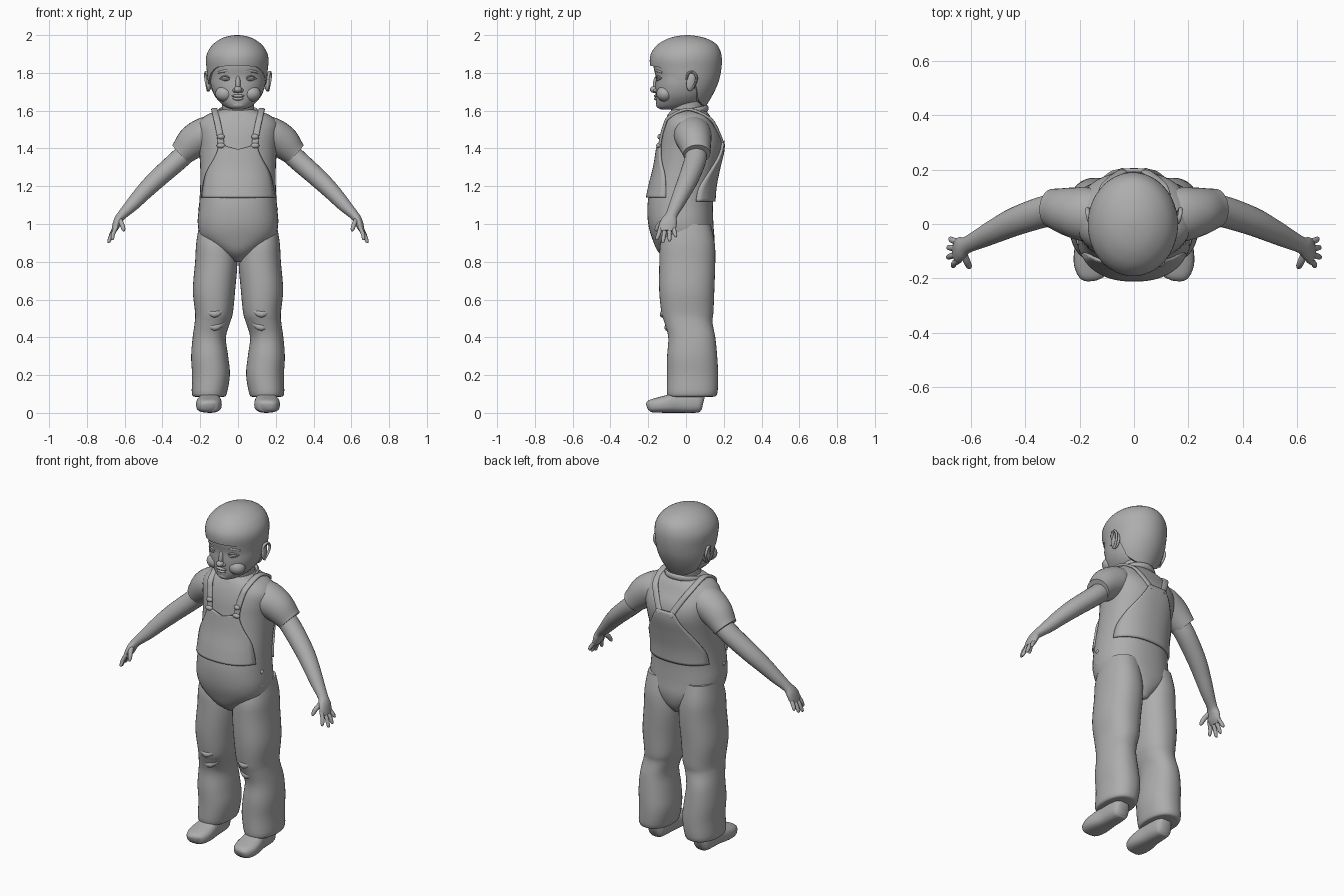
import bpy, bmesh, math
from mathutils import Vector

mat = bpy.data.materials.new("plain_grey")
mat.diffuse_color = (0.42, 0.42, 0.42, 1)
SIDES = (("right", 1), ("left", -1))


def finish(bm, name, angle=50):
    bmesh.ops.recalc_face_normals(bm, faces=bm.faces)
    me = bpy.data.meshes.new(name)
    bm.to_mesh(me)
    bm.free()
    me.materials.append(mat)
    ob = bpy.data.objects.new(name, me)
    bpy.context.collection.objects.link(ob)
    bpy.ops.object.select_all(action='DESELECT')
    ob.select_set(True)
    bpy.context.view_layer.objects.active = ob
    bpy.ops.object.shade_smooth_by_angle(angle=math.radians(angle))
    return ob


def dense(rows, k=4):
    """Smooth curve through rows of numbers."""
    out = []
    for i in range(len(rows) - 1):
        p0, p1, p2, p3 = (rows[max(0, min(len(rows) - 1, i + d))] for d in (-1, 0, 1, 2))
        for j in range(k):
            t = j / k
            out.append([b + .5 * t * (c - a + t * (2*a - 5*b + 4*c - d + t * (3*(b - c) + d - a)))
                        for a, b, c, d in zip(p0, p1, p2, p3)])
    return out + [list(rows[-1])]


def power(v, n):
    return math.copysign(abs(v) ** (2 / n), v)


def skin(name, rings, angle=50):
    """Closed surface through equal rings of points."""
    bm = bmesh.new()
    vs = [[bm.verts.new(p) for p in r] for r in rings]
    m = len(rings[0])
    for a, b in zip(vs, vs[1:]):
        for i in range(m):
            bm.faces.new((a[i], a[(i + 1) % m], b[(i + 1) % m], b[i]))
    bm.faces.new(vs[0])
    bm.faces.new(vs[-1])
    return finish(bm, name, angle)


def ring(z, x, hw, yf, yb, n=2.0, m=40):
    angs = [2 * math.pi * i / m for i in range(m)]
    return [(x + hw * power(math.cos(a), n),
             (yf + yb) / 2 + (yb - yf) / 2 * power(math.sin(a), n), z) for a in angs]


def loft(name, rows, n=2.0):
    """Rows: z, centre x, half width, front y, back y."""
    return skin(name, [ring(*r, n=n) for r in dense(rows)])


def tube(name, rows, ref, n=2.0, m=16, k=4):
    """Rows: x, y, z, radius along ref, other radius."""
    rows = dense(rows, k)
    pts = [Vector(r[:3]) for r in rows]
    rings = []
    for i, r in enumerate(rows):
        t = (pts[min(i + 1, len(pts) - 1)] - pts[max(i - 1, 0)]).normalized()
        u = Vector(ref)
        u = (u - t * u.dot(t)).normalized()
        v = t.cross(u)
        rings.append([pts[i] + u * r[3] * power(math.cos(a), n) + v * r[4] * power(math.sin(a), n)
                      for a in (2 * math.pi * j / m for j in range(m))])
    return skin(name, rings)


def blob(name, loc, size, rot=(0, 0, 0)):
    bm = bmesh.new()
    bmesh.ops.create_uvsphere(bm, u_segments=20, v_segments=12, radius=1)
    ob = finish(bm, name)
    ob.location, ob.scale, ob.rotation_euler = loc, size, rot
    return ob


def flip(rows, s):
    return [(r[0] * s, *r[1:]) for r in rows]


# Torso with round belly and sloping shoulders
torso = [(.80, 0, .03, -.08, .10), (.85, 0, .10, -.145, .135), (.92, 0, .19, -.178, .15),
         (1.0, 0, .213, -.2, .145), (1.1, 0, .206, -.204, .143), (1.2, 0, .2, -.187, .15),
         (1.3, 0, .2, -.162, .17), (1.4, 0, .207, -.146, .192), (1.47, 0, .215, -.135, .183),
         (1.53, 0, .212, -.118, .15), (1.575, 0, .17, -.098, .125), (1.6, 0, .105, -.08, .105),
         (1.61, 0, .07, -.06, .09)]
NT = 2.3
loft("torso", torso, NT)
torso_fine = dense(torso, 8)


def surf(x, z, side, off=.006):
    """Point on the torso, side -1 front and 1 back."""
    i = max(j for j in range(len(torso_fine) - 1) if torso_fine[j][0] <= z)
    a, b = torso_fine[i:i + 2]
    f = (z - a[0]) / (b[0] - a[0])
    hw, yf, yb = (a[j] + f * (b[j] - a[j]) for j in (2, 3, 4))
    k = max(0, 1 - min(1, abs(x) / hw) ** NT) ** (1 / NT)
    return (x, (yf + yb) / 2 + side * ((yb - yf) / 2 * k + off), z)


# Front and back bibs lying on the torso
def bib(name, rows, side):
    bm = bmesh.new()
    rows, m = dense(rows, 4), 20
    g = [[bm.verts.new(surf(w * (2 * i / m - 1), z - d * (1 - abs(2 * i / m - 1)), side))
          for i in range(m + 1)] for z, w, d in rows]
    for a, b in zip(g, g[1:]):
        for i in range(m):
            bm.faces.new((a[i], a[i + 1], b[i + 1], b[i]))
    ob = finish(bm, name)
    md = ob.modifiers.new("thickness", 'SOLIDIFY')
    md.thickness, md.offset = .014, 0


bib("front_bib", [(1.14, .19, 0), (1.2, .182, 0), (1.27, .165, 0), (1.34, .128, 0),
                  (1.38, .11, .005), (1.42, .1, .025)], -1)
bib("back_bib", [(1.12, .19, 0), (1.2, .18, 0), (1.28, .15, 0), (1.36, .10, 0),
                 (1.44, .055, 0)], 1)

# Neck and shirt collar
loft("neck", [(1.56, 0, .09, -.075, .1), (1.6, 0, .084, -.08, .095), (1.68, 0, .088, -.085, .1)])
tube("collar", [(.1 * math.cos(a), .01 + .1 * math.sin(a), 1.59 + .022 * math.sin(a), .017, .01)
                for a in (math.pi * i / 8 for i in range(17))], (0, 0, 1), m=10)

# Head under the hair
head = [(1.607, 0, .03, -.135, -.05), (1.617, 0, .062, -.15, .02), (1.64, 0, .092, -.158, .08),
        (1.68, 0, .124, -.16, .11), (1.73, 0, .143, -.162, .13), (1.78, 0, .15, -.161, .15),
        (1.84, 0, .153, -.172, .165), (1.9, 0, .14, -.16, .165), (1.95, 0, .09, -.1, .12)]
loft("head", head, 2.15)

# Bowl cut hair: each column runs from the crown to its own lower edge
hair = dense([(1.6, 0, .075, -.1, .09), (1.65, 0, .118, -.13, .122), (1.7, 0, .143, -.15, .15),
              (1.76, 0, .156, -.17, .175), (1.82, 0, .162, -.186, .187), (1.87, 0, .166, -.192, .19),
              (1.91, 0, .157, -.182, .184), (1.95, 0, .13, -.15, .163), (1.98, 0, .088, -.1, .115),
              (1.995, 0, .045, -.045, .06), (2.0, 0, .01, 0, .02)], 6)


def hair_point(a, z, inset=0):
    i = max(j for j in range(len(hair) - 1) if hair[j][0] <= z)
    p, q = hair[i:i + 2]
    f = (z - p[0]) / (q[0] - p[0])
    hw, yf, yb = (p[j] + f * (q[j] - p[j]) for j in (2, 3, 4))
    return (-.004 + (hw - inset) * math.cos(a),
            (yf + yb) / 2 + ((yb - yf) / 2 - inset) * math.sin(a), z)


def hair_edge(a):
    pts = [(-1, 1.838), (-.75, 1.83), (-.5, 1.80), (-.25, 1.75), (0, 1.74), (.3, 1.74),
           (.5, 1.66), (.8, 1.63), (1, 1.625)]
    s = math.sin(a)
    for (u, zu), (v, zv) in zip(pts, pts[1:]):
        if s <= v + 1e-6:
            return zu + (zv - zu) * (s - u) / (v - u)


angs = [2 * math.pi * i / 64 for i in range(64)]
rings = [[hair_point(a, 2 - (2 - hair_edge(a)) * (j / 22) ** 1.7) for a in angs] for j in range(23)]
rings.append([hair_point(a, hair_edge(a) + .004, .035) for a in angs])
skin("hair", rings)

# Facial features
blob("nose_tip", (0, -.168, 1.712), (.021, .024, .018))
blob("nose_bridge", (0, -.155, 1.745), (.014, .02, .045), (-.12, 0, 0))
blob("upper_lip", (0, -.158, 1.678), (.034, .012, .008))
blob("lower_lip", (0, -.156, 1.663), (.028, .013, .009))
blob("chin", (0, -.134, 1.632), (.038, .025, .022))
for side, s in SIDES:
    blob(side + "_nostril", (.017 * s, -.157, 1.707), (.012, .016, .011))
    blob(side + "_cheek", (.07 * s, -.112, 1.69), (.05, .045, .042))
    blob(side + "_eyeball", (.066 * s, -.136, 1.772), (.026, .018, .011), (0, 0, .3 * s))
    for lid, dz in (("upper", .011), ("lower", -.01)):
        tube(f"{side}_{lid}_eyelid", flip([(.036, -.152, 1.77, .003, .003),
             (.066, -.151, 1.772 + dz, .005, .006), (.1, -.13, 1.772, .003, .003)], s), (0, 0, 1), m=8)
    tube(side + "_brow", flip([(.03, -.155, 1.803, .005, .005), (.065, -.151, 1.811, .008, .008),
         (.105, -.127, 1.802, .005, .005)], s), (0, 0, 1), m=8)
    # Ear with raised rim
    blob(side + "_ear", (.153 * s, .028, 1.752), (.013, .027, .05), (-.15, 0, .25 * s))
    tube(side + "_ear_rim", flip([(.158, .004, 1.765, .007, .006), (.164, .012, 1.797, .008, .007),
         (.17, .038, 1.803, .008, .007), (.171, .056, 1.775, .008, .007),
         (.165, .045, 1.735, .007, .006), (.157, .02, 1.706, .009, .008)], s), (1, 0, 0), m=8)

    # Trouser leg, gathered at the knee and flared at the hem
    leg = [(.085, .15, .075, -.085, .14), (.1, .152, .092, -.1, .165), (.2, .143, .1, -.1, .17),
           (.3, .15, .098, -.1, .165), (.4, .152, .088, -.094, .155), (.48, .135, .094, -.115, .14),
           (.53, .127, .1, -.13, .145), (.65, .127, .112, -.142, .15), (.8, .115, .112, -.141, .155),
           (.9, .117, .104, -.135, .152), (1.0, .115, .09, -.1, .13)]
    loft(side + "_trouser_leg", [(r[0], r[1] * s, *r[2:]) for r in leg], 2.25)
    for i, (z, y) in enumerate(((.46, -.1), (.53, -.125))):
        tube(f"{side}_knee_fold_{i}", flip([(.07, y + .02, z + .02, .006, .006),
             (.125, y, z - .008, .018, .014), (.19, y + .03, z + .025, .006, .006)], s), (0, 0, 1), m=10)

    # Shoe
    tube(side + "_shoe", flip([(.155, -.204, .032, .025, .018), (.156, -.19, .036, .05, .032),
         (.155, -.15, .041, .066, .04), (.153, -.1, .047, .067, .047), (.15, -.04, .056, .058, .056),
         (.15, .03, .06, .055, .06), (.15, .075, .058, .048, .055), (.15, .092, .055, .03, .04)], s),
         (1, 0, 0), n=2.7, m=24)

    # Short sleeve and bare arm
    tube(side + "_sleeve", flip([(.1, .03, 1.50, .085, .08), (.17, .035, 1.475, .1, .092),
         (.235, .045, 1.435, .09, .09), (.285, .055, 1.387, .076, .072),
         (.303, .057, 1.37, .072, .066)], s), (0, 1, 0), m=28)
    tube(side + "_arm", flip([(.25, .055, 1.40, .055, .055), (.32, .048, 1.335, .058, .054),
         (.43, .012, 1.237, .053, .05), (.5, -.02, 1.168, .046, .044), (.56, -.05, 1.103, .038, .036),
         (.615, -.077, 1.047, .031, .025), (.635, -.088, 1.018, .042, .023),
         (.648, -.098, .985, .046, .019), (.658, -.1, .962, .035, .013)], s), (0, 1, 0), m=24)

    # Fingers spread from the palm
    for name, y0, y1, x1, z1 in (("index", -.133, -.154, .665, .915), ("middle", -.111, -.122, .683, .9),
                                 ("ring", -.089, -.087, .682, .908), ("little", -.067, -.055, .675, .93)):
        tube(f"{side}_{name}_finger", flip([(.642, y0, .99, .011, .011),
             ((.655 + x1) / 2, (y0 + y1) / 2, (.985 + z1) / 2, .0115, .011),
             (x1, y1, z1 + .008, .009, .009), (x1 + .001, y1, z1, .004, .004)], s), (0, 1, 0), m=10)
    tube(side + "_thumb", flip([(.628, -.105, 1.025, .014, .014), (.615, -.138, 1.0, .014, .013),
         (.607, -.155, .975, .011, .011), (.605, -.16, .962, .005, .005)], s), (0, 1, 0), m=10)

    # Shoulder strap from buckle, over the shoulder, to the back bib
    path = [surf(.088, 1.40, -1), surf(.094, 1.46, -1), surf(.105, 1.52, -1), surf(.115, 1.565, -1),
            (.125, .01, 1.607), surf(.115, 1.565, 1), surf(.085, 1.51, 1), surf(.035, 1.42, 1)]
    tube(side + "_strap", flip([(*p, .017, .008) for p in path], s), (1, 0, 0), n=3, m=12)
    for i, z in enumerate((1.415, 1.462)):
        p = surf(.09 * s, z, -1, .012)
        blob(f"{side}_buckle_{i}", p, (.023 - .004 * i, .013, .014))
    for i, z in enumerate((1.08, 1.0)):
        blob(f"{side}_waist_button_{i}", (.2 * s, -.065, z), (.012, .014, .012))
